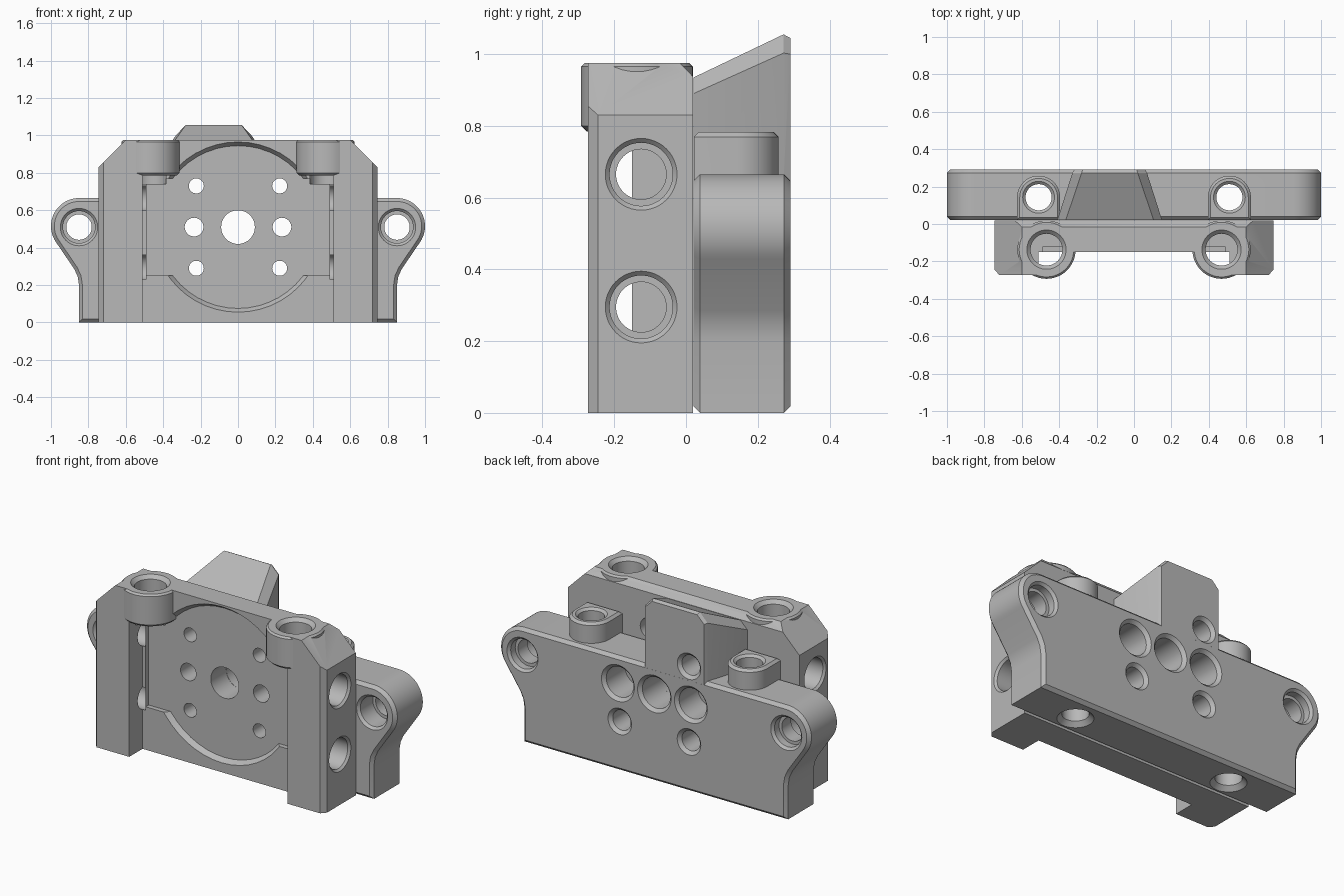
import bpy, bmesh
from math import cos, sin, radians, pi
from mathutils import Vector

if "Cube" in bpy.data.objects:
    bpy.data.objects.remove(bpy.data.objects["Cube"], do_unlink=True)

grey = bpy.data.materials.new("machined grey")
grey.use_nodes = True
grey.diffuse_color = (0.48, 0.48, 0.48, 1)
grey.node_tree.nodes["Principled BSDF"].inputs["Base Color"].default_value = (0.48, 0.48, 0.48, 1)

# Axis maps: extrusion distance t, plane coordinates u and v
PLACE = {"x": lambda t, u, v: Vector((t, u, v)),
         "y": lambda t, u, v: Vector((u, t, v)),
         "z": lambda t, u, v: Vector((u, v, t))}


def finish(name, bm):
    bmesh.ops.recalc_face_normals(bm, faces=bm.faces)
    mesh = bpy.data.meshes.new(name)
    bm.to_mesh(mesh)
    bm.free()
    mesh.materials.append(grey)
    obj = bpy.data.objects.new(name, mesh)
    bpy.context.collection.objects.link(obj)
    return obj


def loft(name, axis, sections, chamfer=0):
    """Skin matching sections, each given as (distance, outline)."""
    bm = bmesh.new()
    rings = [[bm.verts.new(PLACE[axis](t, u, v)) for u, v in pts] for t, pts in sections]
    n = len(rings[0])
    for a, b in zip(rings, rings[1:]):
        for i in range(n):
            j = (i + 1) % n
            bm.faces.new((a[i], a[j], b[j], b[i]))
    caps = [bm.faces.new(rings[0]), bm.faces.new(rings[-1])]
    bmesh.ops.recalc_face_normals(bm, faces=bm.faces)
    if chamfer:
        edges = [e for cap in caps for e in cap.edges]
        bmesh.ops.bevel(bm, geom=edges, offset=chamfer, segments=1, affect="EDGES")
    return finish(name, bm)


def prism(name, axis, start, end, pts, chamfer=0):
    return loft(name, axis, [(start, pts), (end, pts)], chamfer)


def arc(cu, cv, r, first, last, steps):
    angles = [radians(first + (last - first) * i / steps) for i in range(steps + 1)]
    return [(cu + r * cos(a), cv + r * sin(a)) for a in angles]


def turned(name, axis, centre, profile):
    """Stepped round solid from (distance, radius) pairs."""
    circle = [(cos(2 * pi * i / 48), sin(2 * pi * i / 48)) for i in range(48)]
    cu, cv = centre
    return loft(name, axis, [(t, [(cu + r * c, cv + r * s) for c, s in circle]) for t, r in profile])


def combine(target, tool, operation="DIFFERENCE", keep=False):
    mod = target.modifiers.new("combine", "BOOLEAN")
    mod.operation = operation
    mod.solver = "EXACT"
    mod.object = tool
    bpy.context.view_layer.objects.active = target
    bpy.ops.object.modifier_apply(modifier=mod.name)
    if not keep:
        bpy.data.objects.remove(tool, do_unlink=True)


def mirrored(half):
    return half + [(-u, v) for u, v in reversed(half)]


# Front block: channelled body with chamfered pillars
block = prism("front_block", "z", 0, 0.975, mirrored(
    [(0.745, 0.02), (0.745, -0.245), (0.72, -0.273), (0.51, -0.273), (0.51, -0.15)]))
for s in (-1, 1):
    combine(block, prism("corner_cut", "y", -0.5, 0.5,
                         [(s * 0.57, 1.005), (s * 0.9, 1.005), (s * 0.9, 0.675)]))
combine(block, prism("rear_top_cut", "x", -1, 1, [(-0.045, 1.005), (0.06, 1.005), (0.06, 0.895)]))

# Shallow pocket: a rounded disc joined with a rectangle
combine(block, turned("round_pocket", "y", (0, 0.51),
                      [(-0.17, 0.47), (-0.15, 0.455), (-0.122, 0.435)]))
combine(block, prism("square_pocket", "y", -0.2, -0.122,
                     [(-0.49, 0.25), (0.49, 0.25), (0.49, 0.77), (-0.49, 0.77)]))

# Upright screw bosses on the front block
for s in (-1, 1):
    centre = (s * 0.468, -0.137)
    combine(block, turned("front_boss", "z", centre,
                          [(0.785, 0.14), (0.8, 0.156), (0.965, 0.156), (0.975, 0.146)]), "UNION")
    combine(block, turned("front_boss_bore", "z", centre,
                          [(0.74, 0.085), (0.955, 0.085), (0.975, 0.105), (0.99, 0.105)]))

# Cross bores through both pillars
for s in (-1, 1):
    for z in (0.295, 0.665):
        combine(block, turned("side_bore", "x", (-0.125, z),
                              [(s * 0.492, 0.07), (s * 0.6, 0.07), (s * 0.6, 0.088),
                               (s * 0.733, 0.088), (s * 0.745, 0.1), (s * 0.8, 0.1)]))

# Back plate with rounded ears
ear = [(0.85, 0), (0.85, 0.2), (0.857, 0.245), (0.875, 0.285)] + arc(0.85, 0.515, 0.15, -35, 90, 20)
plate = prism("back_plate", "y", 0.021, 0.291, mirrored(ear), 0.018)

# Flared wedge rising behind the block
def wedge_outline(half, top_half, shoulder, top):
    c = -0.13
    return [(c - half, 0.6), (c + half, 0.6), (c + half, shoulder),
            (c + top_half, top), (c - top_half, top), (c - half, shoulder)]


combine(plate, loft("wedge", "y", [(0.021, wedge_outline(0.28, 0.235, 0.89, 0.935)),
                                   (0.272, wedge_outline(0.2, 0.15, 1.003, 1.055)),
                                   (0.2908, wedge_outline(0.19, 0.145, 1.0, 1.045))]), "UNION")

# Rounded lugs with upright bores
for s in (-1, 1):
    outline = [(s * 0.51 - 0.115, 0.022)] + arc(s * 0.51, 0.143, 0.115, 180, 0, 24) + [(s * 0.51 + 0.115, 0.022)]
    combine(plate, prism("rear_lug", "z", 0.6, 0.783, outline, 0.014), "UNION")
    combine(plate, turned("lug_bore", "z", (s * 0.51, 0.143),
                          [(-0.02, 0.095), (0, 0.095), (0.025, 0.07), (0.77, 0.07),
                           (0.783, 0.085), (0.8, 0.085)]))
    # Ear bores, stepped from both sides
    combine(plate, turned("ear_bore", "y", (s * 0.85, 0.51),
                          [(0, 0.1), (0.021, 0.1), (0.035, 0.086), (0.15, 0.086), (0.15, 0.068),
                           (0.235, 0.068), (0.235, 0.086), (0.277, 0.086), (0.291, 0.1), (0.32, 0.1)]))


# Bores through block and plate, widened at the rear
def through_bore(x, z, r, rear, depth):
    tool = turned("through_bore", "y", (x, z),
                  [(-0.3, r), (depth, r), (depth, rear), (0.273, rear),
                   (0.291, rear + 0.018), (0.32, rear + 0.018)])
    combine(block, tool, keep=True)
    combine(plate, tool)


through_bore(0, 0.51, 0.09, 0.0901, 0.1)
for s in (-1, 1):
    through_bore(s * 0.235, 0.51, 0.05, 0.088, 0.1)
    for z in (0.29, 0.73):
        through_bore(s * 0.223, z, 0.04, 0.058, -0.03)

# Smooth the round walls, keep machined edges crisp
bpy.ops.object.select_all(action="DESELECT")
for obj in (block, plate):
    obj.select_set(True)
bpy.context.view_layer.objects.active = block
bpy.ops.object.shade_smooth_by_angle(angle=radians(25))
